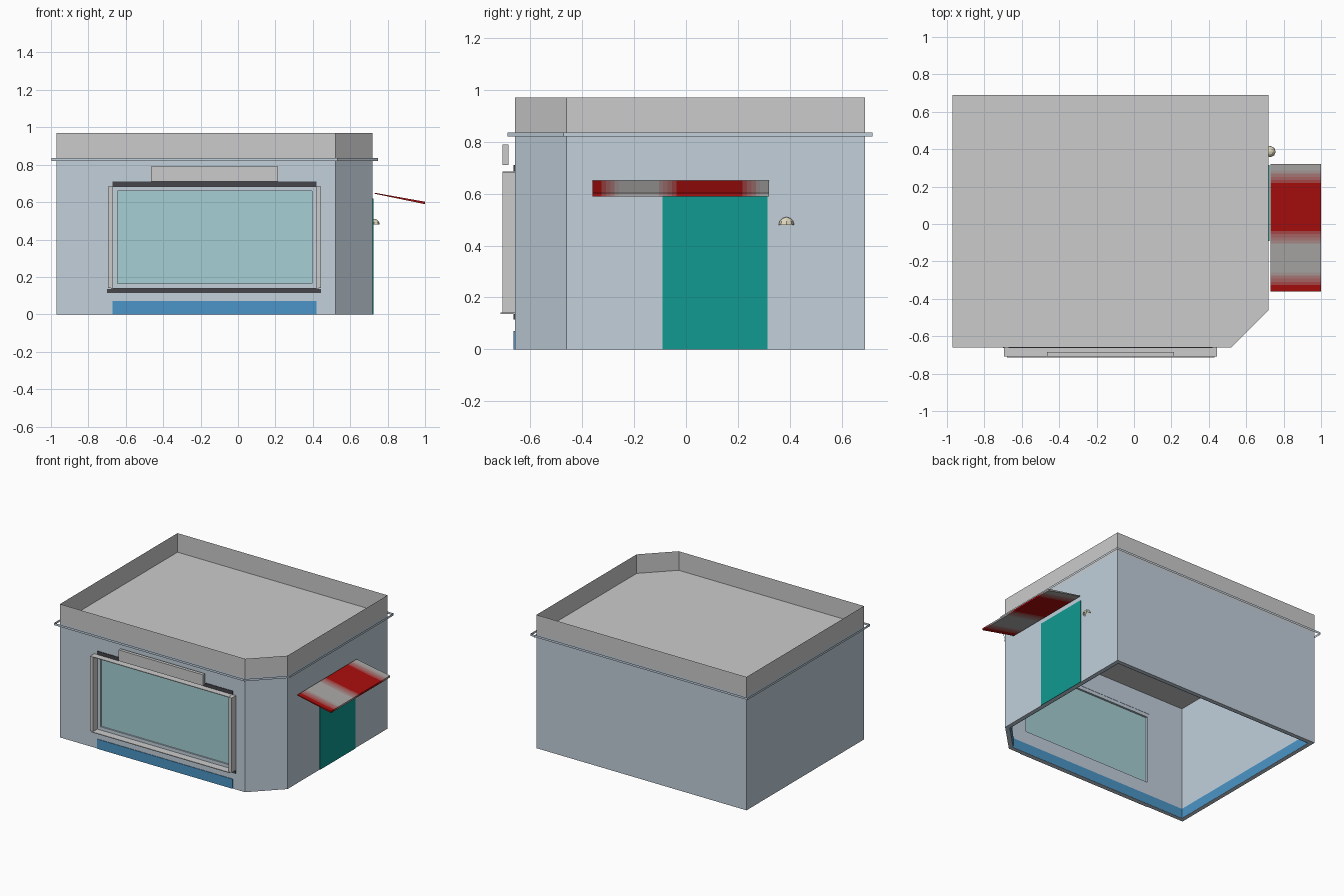
import bpy, bmesh, math
from mathutils import Vector

if "Cube" in bpy.data.objects:
    bpy.data.objects.remove(bpy.data.objects["Cube"])


def mat(name, rgb, alpha=1.0):
    m = bpy.data.materials.new(name)
    m.diffuse_color = (*rgb, alpha)
    m.use_nodes = True
    m.node_tree.nodes["Principled BSDF"].inputs["Base Color"].default_value = m.diffuse_color
    return m


WALL = mat("pale_blue", (0.54, 0.63, 0.71))
BLUE = mat("skirting_blue", (0.07, 0.30, 0.57))
TEAL = mat("door_teal", (0.005, 0.32, 0.28))
GLASS = mat("window_glass", (0.38, 0.63, 0.66))
DARK = mat("dark_trim", (0.06, 0.06, 0.07))
CREAM = mat("lamp_cream", (0.75, 0.70, 0.52))


def finish(name, bm, material=None):
    me = bpy.data.meshes.new(name)
    bm.to_mesh(me)
    bm.free()
    ob = bpy.data.objects.new(name, me)
    bpy.context.collection.objects.link(ob)
    if material:
        me.materials.append(material)
    return ob


def box(name, x, y, z, material=None):
    bm = bmesh.new()
    bmesh.ops.create_cube(bm, size=1)
    for v in bm.verts:
        v.co = Vector(r[0] + (c + 0.5) * (r[1] - r[0]) for r, c in zip((x, y, z), v.co))
    return finish(name, bm, material)


def outline(d=0.0):
    """Plan of the building with one cut corner, grown by d."""
    x0, x1, y0, y1 = -0.97 - d, 0.72 + d, -0.66 - d, 0.69 + d
    k = d * 0.414
    return [(x0, y0), (0.52 + k, y0), (x1, -0.46 - k), (x1, y1), (x0, y1)]


def band(name, d, z0, z1, material=None, thickness=0.0):
    """Upright strip round the plan, optionally thickened inwards."""
    bm = bmesh.new()
    specs = [(d, z0), (d, z1)]
    if thickness:
        specs += [(d - thickness, z1), (d - thickness, z0)]
    loops = [[bm.verts.new((x, y, z)) for x, y in outline(o)] for o, z in specs]
    pairs = list(zip(loops, loops[1:])) + ([(loops[-1], loops[0])] if thickness else [])
    for a, b in pairs:
        for i in range(5):
            j = (i + 1) % 5
            bm.faces.new((a[i], a[j], b[j], b[i]))
    return finish(name, bm, material)


# Walls with the shop window opening
walls = band("walls", 0, 0, 0.83, WALL, 0.03)
cutter = box("window_cutter", (-0.67, 0.42), (-0.8, -0.55), (0.14, 0.685))
cutter.hide_render = True
mod = walls.modifiers.new("opening", "BOOLEAN")
mod.operation = "DIFFERENCE"
mod.object = cutter
bpy.context.view_layer.objects.active = walls
bpy.ops.object.modifier_apply(modifier=mod.name)
bpy.data.objects.remove(cutter)

# Parapet, cornice strip, inner skirting and roof
band("parapet", 0, 0.83, 0.97)
band("cornice", 0.028, 0.82, 0.836, WALL)
band("inner_skirting", -0.032, 0, 0.07, BLUE)
bm = bmesh.new()
bm.faces.new([bm.verts.new((x, y, 0.832)) for x, y in outline(-0.001)])
finish("roof", bm)
box("front_skirting", (-0.67, 0.42), (-0.664, -0.659), (0, 0.07), BLUE)

# Window glass and its slim inner frame
box("glass", (-0.645, 0.395), (-0.650, -0.646), (0.165, 0.66), GLASS)
for i, x in enumerate(((-0.67, -0.645), (0.395, 0.42))):
    box(f"window_stile_{i}", x, (-0.66, -0.632), (0.14, 0.685), WALL)
for i, z in enumerate(((0.14, 0.165), (0.66, 0.685))):
    box(f"window_rail_{i}", (-0.645, 0.395), (-0.66, -0.632), z, WALL)

# Projecting surround, sill and dark edging
for i, x in enumerate(((-0.695, -0.67), (0.42, 0.445))):
    box(f"surround_side_{i}", x, (-0.708, -0.66), (0.14, 0.683))
box("surround_head", (-0.67, 0.42), (-0.708, -0.66), (0.68, 0.685))
box("sill", (-0.68, 0.43), (-0.715, -0.66), (0.136, 0.141))
box("dark_head", (-0.67, 0.42), (-0.664, -0.659), (0.685, 0.71), DARK)
box("dark_sill", (-0.70, 0.445), (-0.664, -0.659), (0.115, 0.136), DARK)

# Blank sign board over the window
box("sign_board", (-0.465, 0.215), (-0.708, -0.685), (0.71, 0.79))

# Side door
box("door", (0.715, 0.724), (-0.09, 0.315), (0, 0.62), TEAL)

# Sloped wedge awning, cut in slices for the faded red and grey stripes
SHADES = [mat(f"awning_shade_{i}", [a + (b - a) * i / 6 for a, b in
          zip((0.40, 0.004, 0.004), (0.40, 0.39, 0.38))]) for i in range(7)]
STOPS = [(-0.36, 0), (-0.33, 0), (-0.25, 6), (-0.12, 6), (-0.03, 0), (0.21, 0), (0.30, 6), (0.33, 6)]


def shade(y):
    for (a, s), (b, t) in zip(STOPS, STOPS[1:]):
        if a <= y <= b:
            return round(s + (t - s) * (y - a) / (b - a))
    return 0


bm = bmesh.new()
N = 40
rows = []
for i in range(N + 1):
    y = -0.36 + 0.68 * i / N
    rows.append([bm.verts.new((x, y, z)) for x, z in
                 ((0.73, 0.65), (1.0, 0.602), (1.0, 0.589), (0.73, 0.645))])
for i in range(N):
    a, b = rows[i], rows[i + 1]
    for j in range(4):
        k = (j + 1) % 4
        f = bm.faces.new((a[j], a[k], b[k], b[j]))
        f.material_index = shade(-0.36 + 0.68 * (i + 0.5) / N)
bm.faces.new(rows[0][::-1])
bm.faces.new(rows[-1]).material_index = 6
bmesh.ops.recalc_face_normals(bm, faces=bm.faces)
awning = finish("awning", bm)
for m in SHADES:
    awning.data.materials.append(m)

# Open half-dome wall lamp
bm = bmesh.new()
bmesh.ops.create_uvsphere(bm, u_segments=8, v_segments=6, radius=0.03)
bmesh.ops.delete(bm, geom=[v for v in bm.verts if v.co.z < -0.001], context="VERTS")
lamp = finish("wall_lamp", bm, CREAM)
lamp.location = (0.728, 0.387, 0.48)
